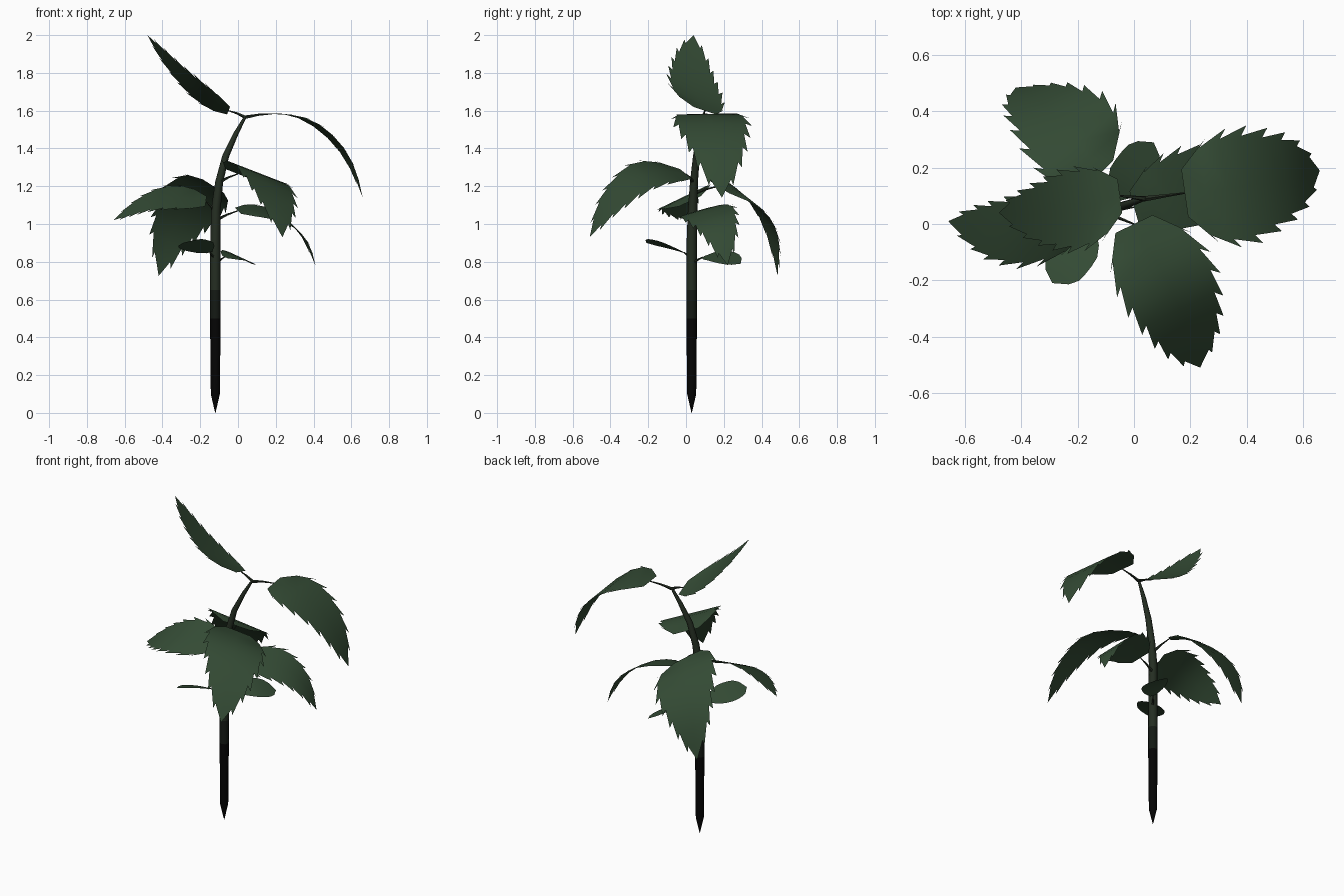
import bpy, bmesh, math
from mathutils import Vector

if "Cube" in bpy.data.objects:
    bpy.data.objects.remove(bpy.data.objects["Cube"])


def material(name, col):
    m = bpy.data.materials.new(name)
    m.diffuse_color = (*col, 1)
    m.use_nodes = True
    m.node_tree.nodes["Principled BSDF"].inputs["Base Color"].default_value = m.diffuse_color
    return m


GREEN = material("leaf_green", (0.034, 0.07, 0.035))
STEM = material("stem_green", (0.018, 0.027, 0.016))
MID = material("stem_shade", (0.007, 0.010, 0.007))
DARK = material("stem_dark", (0.0015, 0.0015, 0.0015))


def finish(bm, name, mat, angle=60):
    me = bpy.data.meshes.new(name)
    bm.to_mesh(me)
    bm.free()
    ob = bpy.data.objects.new(name, me)
    bpy.context.collection.objects.link(ob)
    me.materials.append(mat)
    bpy.ops.object.select_all(action='DESELECT')
    ob.select_set(True)
    bpy.context.view_layer.objects.active = ob
    bpy.ops.object.shade_smooth_by_angle(angle=math.radians(angle))
    return ob


def spline(pts, t):
    """Catmull-Rom point at t in 0..1."""
    n = len(pts) - 1
    i = min(int(t * n), n - 1)
    u = t * n - i
    b, c = pts[i], pts[i + 1]
    a = pts[i - 1] if i > 0 else 2 * b - c
    d = pts[i + 2] if i + 2 <= n else 2 * c - b
    return 0.5 * (2 * b + (c - a) * u + (2 * a - 5 * b + 4 * c - d) * u * u
                  + (3 * b - a - 3 * c + d) * u ** 3)


def tube(name, path, mat, sides=8):
    """Tapered tube through (x, y, z, radius) points."""
    bm = bmesh.new()
    pts = [Vector(p[:3]) for p in path]
    rings = []
    for i, p in enumerate(pts):
        d = (pts[min(i + 1, len(pts) - 1)] - pts[max(i - 1, 0)]).normalized()
        ref = Vector((0, 1, 0)) if abs(d.y) < 0.8 else Vector((0, 0, 1))
        u = d.cross(ref).normalized()
        v = d.cross(u)
        rings.append([bm.verts.new(p + path[i][3] * (u * math.cos(k * math.tau / sides)
                      + v * math.sin(k * math.tau / sides))) for k in range(sides)])
    for a, b in zip(rings, rings[1:]):
        for k in range(sides):
            j = (k + 1) % sides
            bm.faces.new((a[k], a[j], b[j], b[k]))
    bmesh.ops.recalc_face_normals(bm, faces=bm.faces)
    return finish(bm, name, mat)


SERRATED = [(0, .4), (.08, .8), (.2, .98), (.35, 1), (.6, .76), (.8, .48), (1, .0)]
ROUND = [(0, .2), (.12, .65), (.3, .95), (.5, 1), (.7, .88), (.88, .55), (1, 0)]


def width(prof, t):
    for (a, wa), (b, wb) in zip(prof, prof[1:]):
        if t <= b:
            return wa + (wb - wa) * (t - a) / (b - a)
    return 0


def leaf(name, root, blade, side, toothed=True, twist=None):
    """Leaf blade along a midrib with forward-pointing teeth, plus its stalk.
    side = half-width vector at the base, twist = the same at the tip."""
    pts = [Vector(p) for p in blade]
    s0, s1 = Vector(side), Vector(twist or side)
    n = 8 if toothed else 7
    prof = SERRATED if toothed else ROUND
    notch = .86 if toothed else 1
    bm = bmesh.new()
    mid = [bm.verts.new(spline(pts, i / n)) for i in range(n + 1)]
    for s in (1, -1):
        def at(t, w, k=s):
            return bm.verts.new(spline(pts, t) + s0.lerp(s1, t) * k * w)

        def face(*v, k=s):
            bm.faces.new(v if k < 0 else v[::-1])

        edge = [at(i / n, width(prof, i / n) * (notch if i else 1)) for i in range(n)]
        edge.append(mid[n])
        for i in range(n):
            if i < n - 1:
                face(mid[i], mid[i + 1], edge[i + 1], edge[i])
            else:
                face(mid[i], mid[n], edge[i])
            if toothed and i < n - 1:
                t1 = (i + 1) / n
                face(edge[i], edge[i + 1], at(t1 + .04, width(prof, t1) * 1.02))
    bm.normal_update()
    if sum(f.normal.z for f in bm.faces) < 0:
        bmesh.ops.reverse_faces(bm, faces=bm.faces)
    finish(bm, name, GREEN)
    r, e = Vector(root), pts[0]
    m = (r + e) / 2 + Vector((0, 0, .004))
    tube(name + "_stalk", [(*r, .01), (*m, .006), (*e, .003)], STEM, 5)


# Main stem: pointed dark foot, shaded middle, green bent top
tube("stem_foot", [(-.12, .03, 0, .001), (-.12, .03, .1, .024), (-.12, .03, .5, .028)], DARK)
tube("stem_middle", [(-.12, .03, .5, .028), (-.12, .03, .65, .028)], MID)
tube("stem_top", [(-.12, .03, .65, .028), (-.12, .03, .9, .027), (-.117, .035, 1.08, .025),
                  (-.1, .042, 1.22, .021), (-.065, .055, 1.36, .018),
                  (-.01, .075, 1.48, .013), (.04, .09, 1.57, .007)], STEM)

# Top pair of leaves
leaf("top_right_leaf", (.04, .09, 1.565),
     [(.18, .11, 1.583), (.3, .12, 1.575), (.42, .14, 1.52), (.53, .165, 1.42),
      (.61, .18, 1.29), (.66, .19, 1.14)], (-.03, .21, .003))
leaf("top_left_leaf", (.04, .09, 1.565),
     [(-.05, .1, 1.6), (-.15, .065, 1.66), (-.25, .045, 1.74), (-.33, .035, 1.82),
      (-.41, .035, 1.91), (-.48, .04, 2.0)], (-.02, .15, -.05))

# Upper ring of leaves
leaf("front_leaf", (-.1, .04, 1.22),
     [(0, 0, 1.265), (.075, -.125, 1.28), (.14, -.245, 1.25), (.185, -.355, 1.16),
      (.215, -.44, 1.06), (.235, -.51, .93)], (.165, .08, -.064))
leaf("back_leaf", (-.11, .04, 1.16),
     [(-.13, .17, 1.2), (-.18, .27, 1.18), (-.255, .365, 1.1), (-.33, .43, 1.0),
      (-.385, .465, .88), (-.42, .485, .725)], (.14, .14, -.09), twist=(.16, .05, -.1))

# Lower ring of leaves
leaf("left_leaf", (-.115, .03, 1.06),
     [(-.17, .02, 1.12), (-.28, 0, 1.14), (-.4, -.02, 1.14), (-.5, -.025, 1.11),
      (-.58, -.01, 1.07), (-.66, .01, 1.02)], (.01, .14, .067))
leaf("right_leaf", (-.115, .04, 1.02),
     [(0, .06, 1.07), (.1, .09, 1.07), (.2, .135, 1.05), (.295, .17, .99),
      (.365, .2, .9), (.41, .22, .78)], (-.04, .14, .04))

# Small smooth seed leaves
leaf("front_seed_leaf", (-.12, .025, .81),
     [(-.15, -.01, .85), (-.19, -.07, .875), (-.23, -.12, .89), (-.26, -.17, .9),
      (-.29, -.21, .9)], (-.07, .045, -.025), False)
leaf("back_seed_leaf", (-.115, .035, .79),
     [(-.07, .09, .825), (-.03, .15, .835), (.01, .2, .825), (.04, .25, .81),
      (.07, .29, .79)], (-.065, .045, .03), False)
